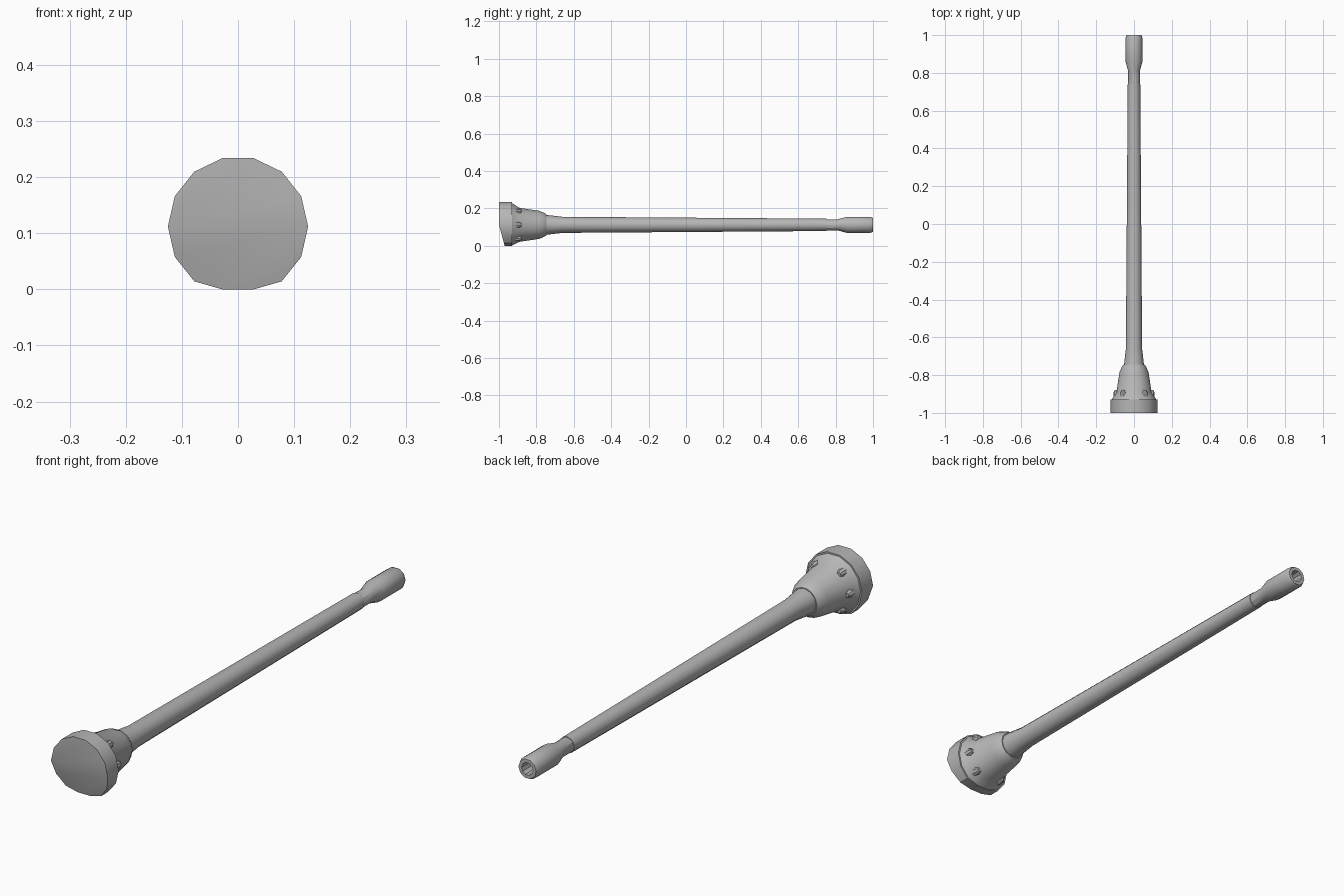
import bpy
import bmesh
from math import cos, sin, pi, radians

if "Cube" in bpy.data.objects:
    bpy.data.objects.remove(bpy.data.objects["Cube"], do_unlink=True)

AXIS_Z = 0.112

steel = bpy.data.materials.new("grey steel")
steel.use_nodes = True
grey = (0.47, 0.47, 0.47, 1)
steel.diffuse_color = grey
steel.node_tree.nodes["Principled BSDF"].inputs["Base Color"].default_value = grey


def lathe(name, profile, sides, x=0.0, z=AXIS_Z, bent_front=False, angle=35):
    """Turn a (y, radius) profile around an axis along y."""
    bm = bmesh.new()
    rings = []
    for y, r in profile:
        ring = []
        for i in range(sides):
            a = 2 * pi * i / sides
            ring.append(bm.verts.new((x + r * cos(a), y, max(0, z + r * sin(a)))))
        rings.append(ring)
    for a, b in zip(rings, rings[1:]):
        for i in range(sides):
            j = (i + 1) % sides
            bm.faces.new((a[i], a[j], b[j], b[i]))
    first = rings[0]
    if bent_front:
        # Lower half of the front face leans back
        for v in first:
            v.co.y += max(0, AXIS_Z - v.co.z) * 0.27
        half = sides // 2
        bm.faces.new(first[:half + 1])
        bm.faces.new(first[half:] + first[:1])
    else:
        bm.faces.new(first)
    bm.faces.new(rings[-1])
    bmesh.ops.recalc_face_normals(bm, faces=bm.faces)
    mesh = bpy.data.meshes.new(name)
    bm.to_mesh(mesh)
    bm.free()
    mesh.materials.append(steel)
    obj = bpy.data.objects.new(name, mesh)
    bpy.context.collection.objects.link(obj)
    bpy.ops.object.select_all(action='DESELECT')
    obj.select_set(True)
    bpy.context.view_layer.objects.active = obj
    bpy.ops.object.shade_smooth_by_angle(angle=radians(angle))
    return obj


# Broad end: rim plate and tapered housing
lathe("rim_plate", [(-1, 0.125), (-0.93, 0.125)], 14, bent_front=True)
lathe("housing", [(-0.935, 0.122), (-0.89, 0.093), (-0.785, 0.077),
                  (-0.755, 0.064), (-0.745, 0.056)], 14)

# Long tapered shaft
lathe("shaft", [(-0.76, 0.054), (-0.72, 0.05), (-0.66, 0.043),
                (0.75, 0.033)], 12)

# Hollow socket at the far end
lathe("socket", [(0.74, 0.031), (0.81, 0.031), (0.86, 0.045), (0.985, 0.045),
                 (1, 0.039), (1, 0.025), (0.93, 0.022)], 10)

# Three bolts on each side of the housing
for side, label in ((1, "left"), (-1, "right")):
    for step in (-1, 0, 1):
        a = step * 4 * pi / 14
        lathe(f"bolt_{label}_{step + 2}",
              [(-0.932, 0.015), (-0.892, 0.015), (-0.88, 0.009)], 8,
              x=side * 0.093 * cos(a), z=AXIS_Z + 0.093 * sin(a))
